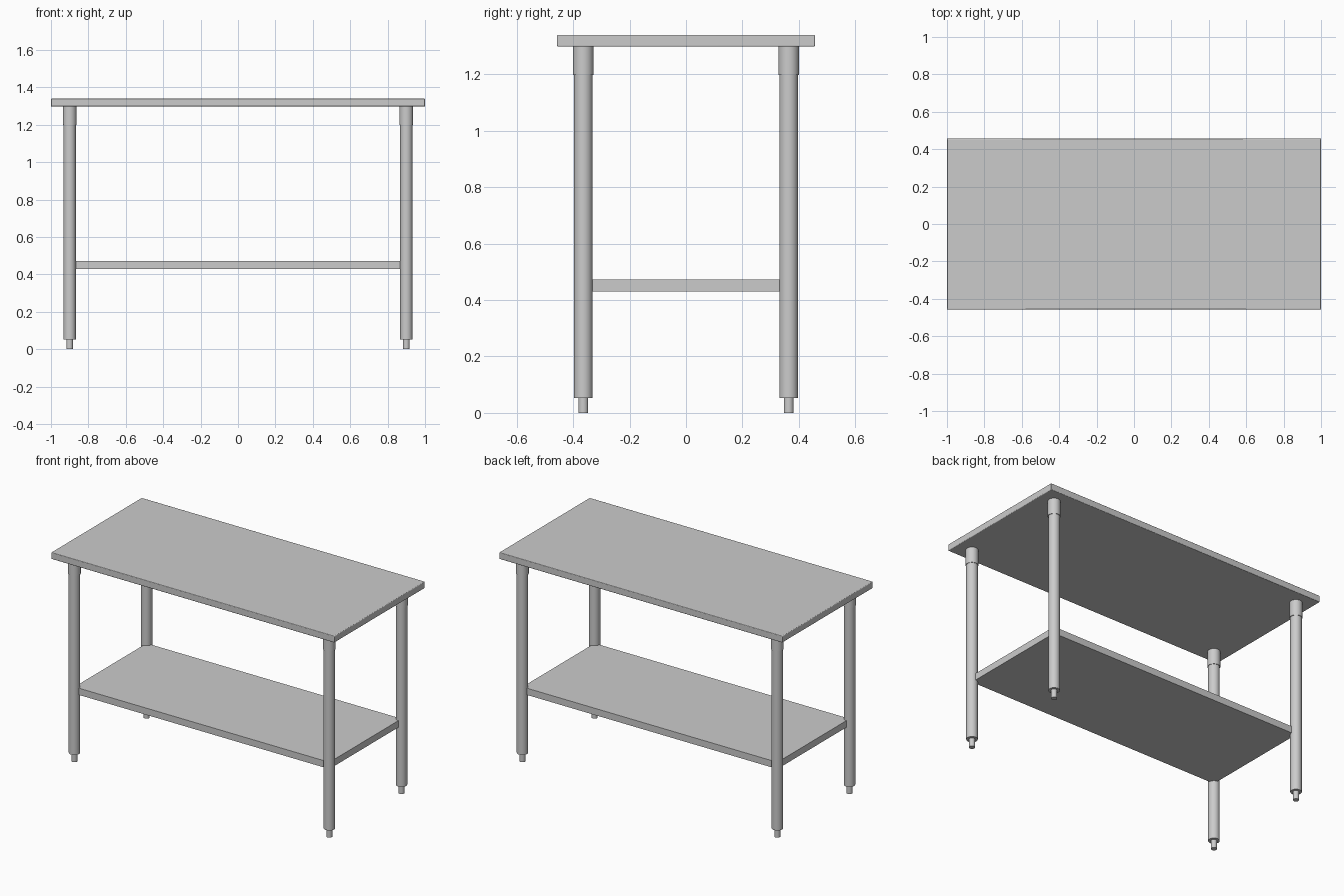
import bpy

if "Cube" in bpy.data.objects:
    bpy.data.objects.remove(bpy.data.objects["Cube"])

LEG_X, LEG_Y = 0.90, 0.364


def slab(name, sx, sy, z0, z1, bevel=0.0):
    bpy.ops.mesh.primitive_cube_add(size=1, location=(0, 0, (z0 + z1) / 2))
    ob = bpy.context.object
    ob.name = name
    ob.scale = (sx, sy, z1 - z0)
    bpy.ops.object.transform_apply(location=False, rotation=False, scale=True)
    if bevel:
        mod = ob.modifiers.new("soft_edges", 'BEVEL')
        mod.width = bevel
        mod.segments = 3
        bpy.ops.object.shade_smooth_by_angle()
    return ob


def tube(name, x, y, r, z0, z1):
    bpy.ops.mesh.primitive_cylinder_add(vertices=40, radius=r, depth=z1 - z0,
                                        location=(x, y, (z0 + z1) / 2))
    ob = bpy.context.object
    ob.name = name
    bpy.ops.object.shade_smooth_by_angle()
    return ob


# Worktop with softly rounded edges
slab("worktop", 2.0, 0.914, 1.298, 1.34, 0.004)

# Lower shelf, its corners sit on the leg axes
slab("lower_shelf", 2 * LEG_X, 2 * LEG_Y, 0.43, 0.473)

# Four legs, each with a mounting collar and an adjustable foot
for y_name, sy in (("front", -1), ("back", 1)):
    for x_name, sx in (("left", -1), ("right", 1)):
        x, y = sx * LEG_X, sy * LEG_Y
        corner = f"{y_name}_{x_name}"
        tube(f"{corner}_leg", x, y, 0.033, 0.053, 1.25)
        tube(f"{corner}_collar", x, y, 0.0365, 1.198, 1.298)
        tube(f"{corner}_foot", x, y, 0.0175, 0.0, 0.06)
